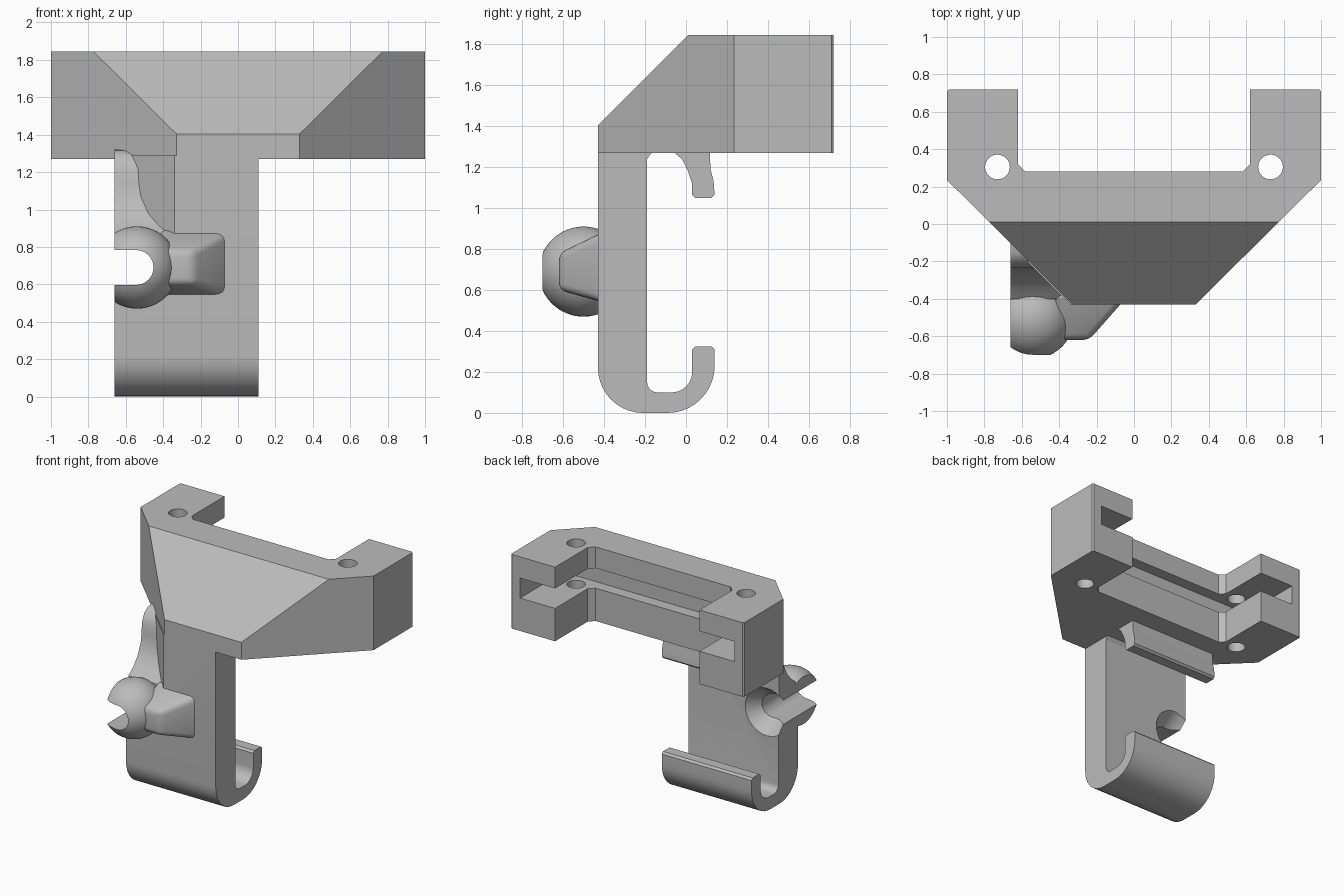
import bpy, bmesh, math
from mathutils import Vector

if "Cube" in bpy.data.objects:
    bpy.data.objects.remove(bpy.data.objects["Cube"], do_unlink=True)

grey = bpy.data.materials.new("plain grey")
grey.use_nodes = True
grey.diffuse_color = (0.5, 0.5, 0.5, 1)
grey.node_tree.nodes["Principled BSDF"].inputs["Base Color"].default_value = (0.5, 0.5, 0.5, 1)


def finish(name, bm):
    bmesh.ops.recalc_face_normals(bm, faces=bm.faces)
    me = bpy.data.meshes.new(name)
    bm.to_mesh(me)
    bm.free()
    me.materials.append(grey)
    ob = bpy.data.objects.new(name, me)
    bpy.context.collection.objects.link(ob)
    return ob


def prism(name, pts, axis, lo, hi):
    """Extrude a 2D outline along an axis: X takes (y,z), Y (x,z), Z (x,y)."""
    place = {"X": lambda a, b: (lo, a, b), "Y": lambda a, b: (a, lo, b),
             "Z": lambda a, b: (a, b, lo)}[axis]
    bm = bmesh.new()
    face = bm.faces.new([bm.verts.new(place(*p)) for p in pts])
    out = bmesh.ops.extrude_face_region(bm, geom=[face])
    step = Vector([(hi - lo) * (axis == k) for k in "XYZ"])
    bmesh.ops.translate(bm, vec=step, verts=[v for v in out["geom"] if isinstance(v, bmesh.types.BMVert)])
    return finish(name, bm)


def arc(cx, cy, r, start, end, n=10):
    angles = [math.radians(start + (end - start) * i / n) for i in range(n + 1)]
    return [(cx + r * math.cos(a), cy + r * math.sin(a)) for a in angles]


def rect(a0, a1, b0, b1):
    return [(a0, b0), (a1, b0), (a1, b1), (a0, b1)]


def cone(name, centre, r1, r2, depth, along_y=False):
    bm = bmesh.new()
    bmesh.ops.create_cone(bm, cap_ends=True, segments=32, radius1=r1, radius2=r2, depth=depth)
    ob = finish(name, bm)
    ob.location = centre
    if along_y:
        ob.rotation_euler.x = -math.pi / 2
    return ob


def activate(ob):
    bpy.ops.object.select_all(action="DESELECT")
    ob.select_set(True)
    bpy.context.view_layer.objects.active = ob


def cut(ob, cutters):
    activate(ob)
    for c in cutters:
        mod = ob.modifiers.new("cut", "BOOLEAN")
        mod.operation, mod.solver, mod.object = "DIFFERENCE", "EXACT", c
        bpy.ops.object.modifier_apply(modifier=mod.name)


def bevel(ob, width, segments):
    activate(ob)
    mod = ob.modifiers.new("bevel", "BEVEL")
    mod.width, mod.segments = width, segments
    bpy.ops.object.modifier_apply(modifier=mod.name)


helpers = []

# Mount: wide bracket with two rear arms
half = [(0.33, -0.43), (1, 0.235), (1, 0.71), (0.99, 0.72), (0.62, 0.72), (0.62, 0.32), (0.58, 0.28)]
mount = prism("mount_bracket", half + [(-x, y) for x, y in reversed(half)], "Z", 1.27, 1.845)
bm = bmesh.new()
bm.from_mesh(mount.data)
geom = bm.verts[:] + bm.edges[:] + bm.faces[:]
bmesh.ops.bisect_plane(bm, geom=geom, plane_co=(0, 0.01, 1.845), plane_no=(0, -1, 1), clear_outer=True)
bmesh.ops.holes_fill(bm, edges=[e for e in bm.edges if e.is_boundary])
bm.to_mesh(mount.data)
bm.free()

# Rear slot and screw holes
slot = prism("slot_cutter", rect(-0.92, 0.92, 0.19, 0.8), "Z", 1.525, 1.68)
holes = [cone("hole_cutter", (s * 0.73, 0.305, 1.55), 0.066, 0.066, 1) for s in (-1, 1)]
cut(mount, [slot] + holes)
helpers += [slot] + holes

# Post with hooked foot
hook = ([(-0.43, 1.29)] + arc(-0.21, 0.22, 0.22, 180, 270) + arc(-0.09, 0.23, 0.23, 270, 360)
        + [(0.14, 0.31), (0.125, 0.325), (0.045, 0.325), (0.03, 0.31)]
        + arc(-0.07, 0.2, 0.1, 0, -90) + arc(-0.14, 0.15, 0.05, 270, 180, 5)
        + [(-0.19, 1.24), (-0.17, 1.27), (-0.17, 1.29)])
post = prism("hook_post", hook, "X", -0.66, 0.11)
wedge = prism("wedge_cutter", [(-0.335, -0.435), (-0.335, -0.6), (-0.8, -0.6), (-0.8, 0.03)], "Z", 0.75, 1.4)
cut(post, [wedge])
helpers.append(wedge)

# Fin flowing up from the ball along the diagonal face
fin_edge = [(-0.11, 1.32), (-0.16, 1.315), (-0.205, 1.285), (-0.235, 1.22), (-0.24, 1.14),
            (-0.25, 1.07), (-0.29, 0.98), (-0.34, 0.92), (-0.4, 0.87), (-0.42, 0.7), (-0.195, 0.7), (-0.195, 1.26),
            (-0.1, 1.29)]
fin = prism("side_fin", fin_edge, "X", -0.66, -0.34)

# Upper clip
clip = prism("upper_clip", [(-0.07, 1.29), (-0.05, 1.265), (-0.02, 1.24), (0.01, 1.18), (0.03, 1.12), (0.03, 1.065),
                            (0.045, 1.05), (0.125, 1.05), (0.14, 1.065), (0.135, 1.13), (0.12, 1.19),
                            (0.115, 1.29)], "X", -0.66, 0.11)

# Ball socket, trimmed flush with the post side
bm = bmesh.new()
bmesh.ops.create_uvsphere(bm, u_segments=48, v_segments=32, radius=0.22)
bmesh.ops.translate(bm, vec=(-0.54, -0.5, 0.69), verts=bm.verts)
geom = bm.verts[:] + bm.edges[:] + bm.faces[:]
bmesh.ops.bisect_plane(bm, geom=geom, plane_co=(-0.66, 0, 0), plane_no=(-1, 0, 0), clear_outer=True)
bmesh.ops.holes_fill(bm, edges=[e for e in bm.edges if e.is_boundary])
ball = finish("ball_socket", bm)

# Tapered neck joining the ball to the post
bm = bmesh.new()
for y, x1, z0, z1 in ((-0.37, -0.02, 0.53, 0.9), (-0.62, -0.24, 0.6, 0.78)):
    for x, z in rect(-0.42, x1, z0, z1):
        bm.verts.new((x, y, z))
bmesh.ops.convex_hull(bm, input=bm.verts)
bmesh.ops.dissolve_limit(bm, angle_limit=0.02, verts=bm.verts, edges=bm.edges)
neck = finish("socket_neck", bm)
bevel(neck, 0.035, 4)

# Open channel through the socket, flared at the back
channel = prism("channel_cutter", arc(-0.545, 0.69, 0.093, -90, 90, 20) + [(-0.8, 0.783), (-0.8, 0.597)],
                "Y", -0.9, -0.1)
flare = cone("flare_cutter", (-0.56, -0.24, 0.69), 0.09, 0.2, 0.14, True)
for part in (post, fin, ball):
    cut(part, [channel, flare])
helpers += [channel, flare]

for h in helpers:
    bpy.data.objects.remove(h, do_unlink=True)

for part in (mount, post, fin, clip, ball, neck):
    activate(part)
    bpy.ops.object.shade_smooth_by_angle(angle=math.radians(32))
